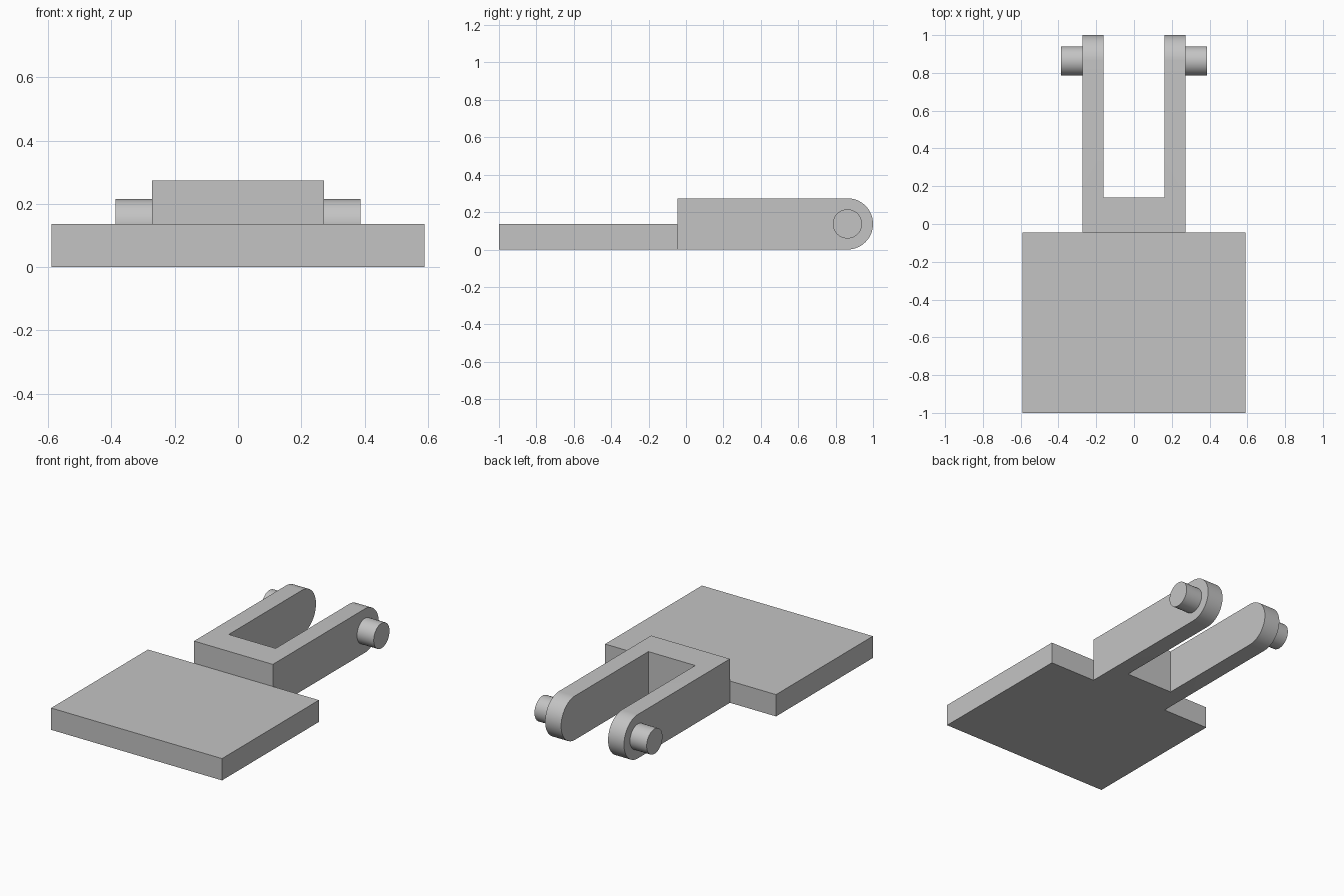
import bpy, bmesh
from math import cos, sin, pi, radians
from mathutils import Matrix, Vector

cube = bpy.data.objects.get("Cube")
if cube:
    bpy.data.objects.remove(cube, do_unlink=True)

GREY = (0.55, 0.55, 0.55, 1.0)
grey = bpy.data.materials.new("plain grey")
grey.use_nodes = True
grey.diffuse_color = GREY
grey.node_tree.nodes["Principled BSDF"].inputs["Base Color"].default_value = GREY

# Main dimensions
PLATE_X, PLATE_H = 0.59, 0.136
JOINT_Y = -0.045
ARM_OUT, ARM_IN = 0.272, 0.162
R = 0.137                     # radius of the rounded arm ends
PIN_Y, PIN_R, PIN_END = 1 - R, 0.078, 0.387


def finish(name, bm):
    bmesh.ops.recalc_face_normals(bm, faces=bm.faces)
    mesh = bpy.data.meshes.new(name)
    bm.to_mesh(mesh)
    bm.free()
    mesh.materials.append(grey)
    obj = bpy.data.objects.new(name, mesh)
    bpy.context.collection.objects.link(obj)
    return obj


def select(obj):
    bpy.ops.object.select_all(action='DESELECT')
    obj.select_set(True)
    bpy.context.view_layer.objects.active = obj


def smooth(obj):
    select(obj)
    bpy.ops.object.shade_smooth_by_angle(angle=radians(30))


def box(name, low, high):
    low, high = Vector(low), Vector(high)
    bm = bmesh.new()
    bmesh.ops.create_cube(bm, size=1)
    bmesh.ops.scale(bm, vec=high - low, verts=bm.verts)
    bmesh.ops.translate(bm, vec=(low + high) / 2, verts=bm.verts)
    return finish(name, bm)


# Flat base plate
box("base_plate", (-PLATE_X, -1, 0), (PLATE_X, JOINT_Y, PLATE_H))

# Fork: round-ended side profile extruded across the width
steps = 32
profile = [(JOINT_Y, 2 * R), (JOINT_Y, 0)]
for i in range(steps + 1):
    a = -pi / 2 + pi * i / steps
    profile.append((PIN_Y + R * cos(a), R + R * sin(a)))
bm = bmesh.new()
side = bm.faces.new([bm.verts.new((-ARM_OUT, y, z)) for y, z in profile])
extruded = bmesh.ops.extrude_face_region(bm, geom=[side])["geom"]
bmesh.ops.translate(bm, vec=(2 * ARM_OUT, 0, 0),
                    verts=[g for g in extruded if isinstance(g, bmesh.types.BMVert)])
fork = finish("fork", bm)

# Slot cut between the two arms
cutter = box("slot_cutter", (-ARM_IN, 0.14, -0.1), (ARM_IN, 1.2, 0.5))
cutter.hide_render = True
cut = fork.modifiers.new("slot", 'BOOLEAN')
cut.operation = 'DIFFERENCE'
cut.solver = 'EXACT'
cut.object = cutter
select(fork)
bpy.ops.object.modifier_apply(modifier=cut.name)
bpy.data.objects.remove(cutter, do_unlink=True)
smooth(fork)

# Pivot pins on the outer sides of the arms
for name, s in (("left_pin", 1), ("right_pin", -1)):
    bm = bmesh.new()
    place = Matrix.Translation((s * (ARM_OUT + PIN_END) / 2, PIN_Y, R)) @ Matrix.Rotation(pi / 2, 4, 'Y')
    bmesh.ops.create_cone(bm, cap_ends=True, segments=48, radius1=PIN_R, radius2=PIN_R,
                          depth=PIN_END - ARM_OUT, matrix=place)
    smooth(finish(name, bm))
